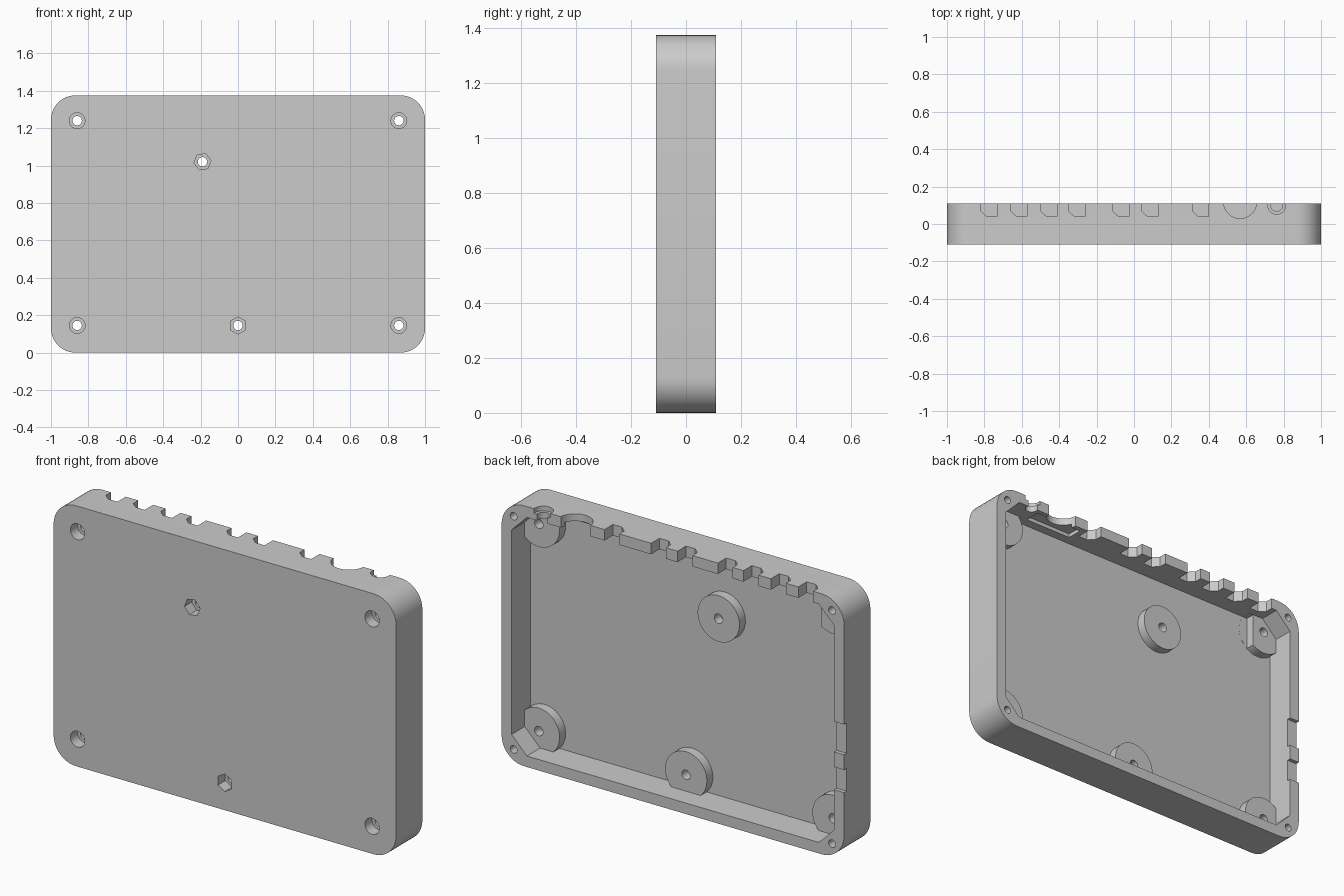
import bpy, bmesh, math
from mathutils import Vector

if "Cube" in bpy.data.objects:
    bpy.data.objects.remove(bpy.data.objects["Cube"])

H, D = 1.375, 0.11            # height and half depth
FLOOR, BOSS = -0.05, 0.0      # inner floor and boss top, along y

grey = bpy.data.materials.new("light grey plastic")
grey.diffuse_color = (0.6, 0.6, 0.6, 1)
grey.use_nodes = True
grey.node_tree.nodes["Principled BSDF"].inputs["Base Color"].default_value = grey.diffuse_color


def prism(name, pts, a, b, axis="y", fillet=0.0):
    """Extrude a 2D outline from a to b. Axis y: (x, z), axis z: (x, y)."""
    bm = bmesh.new()
    place = (lambda p, t: (p[0], t, p[1])) if axis == "y" else (lambda p, t: (p[0], p[1], t))
    lo = [bm.verts.new(place(p, a)) for p in pts]
    hi = [bm.verts.new(place(p, b)) for p in pts]
    front = bm.faces.new(lo)
    bm.faces.new(hi[::-1])
    n = len(pts)
    for i in range(n):
        j = (i + 1) % n
        bm.faces.new((lo[i], hi[i], hi[j], lo[j]))
    if fillet:
        bmesh.ops.bevel(bm, geom=list(front.edges), offset=fillet, segments=5,
                        profile=0.5, affect="EDGES")
    bmesh.ops.recalc_face_normals(bm, faces=bm.faces)
    mesh = bpy.data.meshes.new(name)
    bm.to_mesh(mesh)
    bm.free()
    mesh.materials.append(grey)
    ob = bpy.data.objects.new(name, mesh)
    bpy.context.collection.objects.link(ob)
    return ob


def circle(x, z, r, n=32, turn=0.0):
    return [(x + r * math.cos(turn + 2 * math.pi * i / n),
             z + r * math.sin(turn + 2 * math.pi * i / n)) for i in range(n)]


def rect(x0, x1, z0, z1):
    return [(x0, z0), (x1, z0), (x1, z1), (x0, z1)]


def rounded(x, z0, z1, r, n=10):
    pts = []
    for k, (cx, cz) in enumerate([(x - r, z1 - r), (r - x, z1 - r), (r - x, z0 + r), (x - r, z0 + r)]):
        for i in range(n + 1):
            t = math.pi / 2 * (k + i / n)
            pts.append((cx + r * math.cos(t), cz + r * math.sin(t)))
    return pts


def combine(target, tool, op="DIFFERENCE"):
    tool.hide_render = True
    mod = target.modifiers.new("combine", "BOOLEAN")
    mod.operation, mod.object, mod.solver = op, tool, "EXACT"
    bpy.context.view_layer.objects.active = target
    bpy.ops.object.modifier_apply(modifier=mod.name)
    bpy.data.objects.remove(tool)


# Tray body with rounded corners and a softened front edge
case = prism("case_shell", rounded(1.0, 0, H, 0.13), -D, D, fillet=0.027)

# Cavity with cut corners, open at the back
w, lo, hi, c = 0.942, 0.058, 1.317, 0.09
combine(case, prism("cavity", [(-w + c, lo), (w - c, lo), (w, lo + c), (w, hi - c),
                               (w - c, hi), (c - w, hi), (-w, hi - c), (-w, lo + c)], FLOOR, 0.2))

# Round mounting bosses on the floor
corners = [(x, z) for x in (-0.86, 0.86) for z in (0.145, 1.24)]
nuts = [(-0.19, 1.02), (0.0, 0.145)]
for x, z in corners + nuts:
    combine(case, prism("boss", circle(x, z, 0.122, 48), -0.07, BOSS), "UNION")

# Flat side on one upper boss
combine(case, prism("boss_trim", rect(-0.79, -0.68, 1.05, 1.316), FLOOR + 0.0005, 0.05))

# Screw holes with round or hexagonal recesses in the front
for x, z in corners + nuts:
    combine(case, prism("screw_hole", circle(x, z, 0.025, 24), -0.2, 0.05))
for x, z in corners:
    combine(case, prism("head_recess", circle(x, z, 0.042), -0.2, FLOOR))
for x, z in nuts:
    combine(case, prism("nut_recess", circle(x, z, 0.046, 6, 0.15 if x else math.pi / 6), -0.2, FLOOR))

# Blind lid screw holes in the rim corners
for x in (-0.93, 0.93):
    for z in (0.072, H - 0.072):
        combine(case, prism("lid_hole", circle(x, z, 0.02, 20), 0.0, 0.2))

# Cable notches through the top wall, each with one cut corner
for x in (-0.82, -0.66, -0.50, -0.35, -0.115, 0.04, 0.312):
    outline = [(x, 0.2), (x, 0.07), (x + 0.033, 0.04), (x + 0.087, 0.04), (x + 0.087, 0.2)]
    combine(case, prism("notch", outline, 1.25, 1.45, "z"))

# Half-round cable opening with a shallow pocket inside
combine(case, prism("cable_opening", circle(0.567, 0.118, 0.088, 48), 1.25, 1.45, "z"))
combine(case, prism("pocket", rect(0.43, 0.71, 0.0, 0.085), 1.25, 1.337, "z"))

# Small round socket opening with an outer recess
combine(case, prism("socket_opening", circle(0.763, 0.1, 0.032), 1.25, 1.45, "z"))
combine(case, prism("socket_recess", circle(0.763, 0.1, 0.048), 1.35, 1.45, "z"))

# Shallow notches in the side rim
for z0, z1 in ((0.36, 0.48), (0.56, 0.72)):
    combine(case, prism("side_notch", rect(-1.1, -0.9, z0, z1), 0.09, 0.2))

bpy.ops.object.select_all(action="DESELECT")
case.select_set(True)
bpy.context.view_layer.objects.active = case
bpy.ops.object.shade_smooth_by_angle(angle=math.radians(30))
